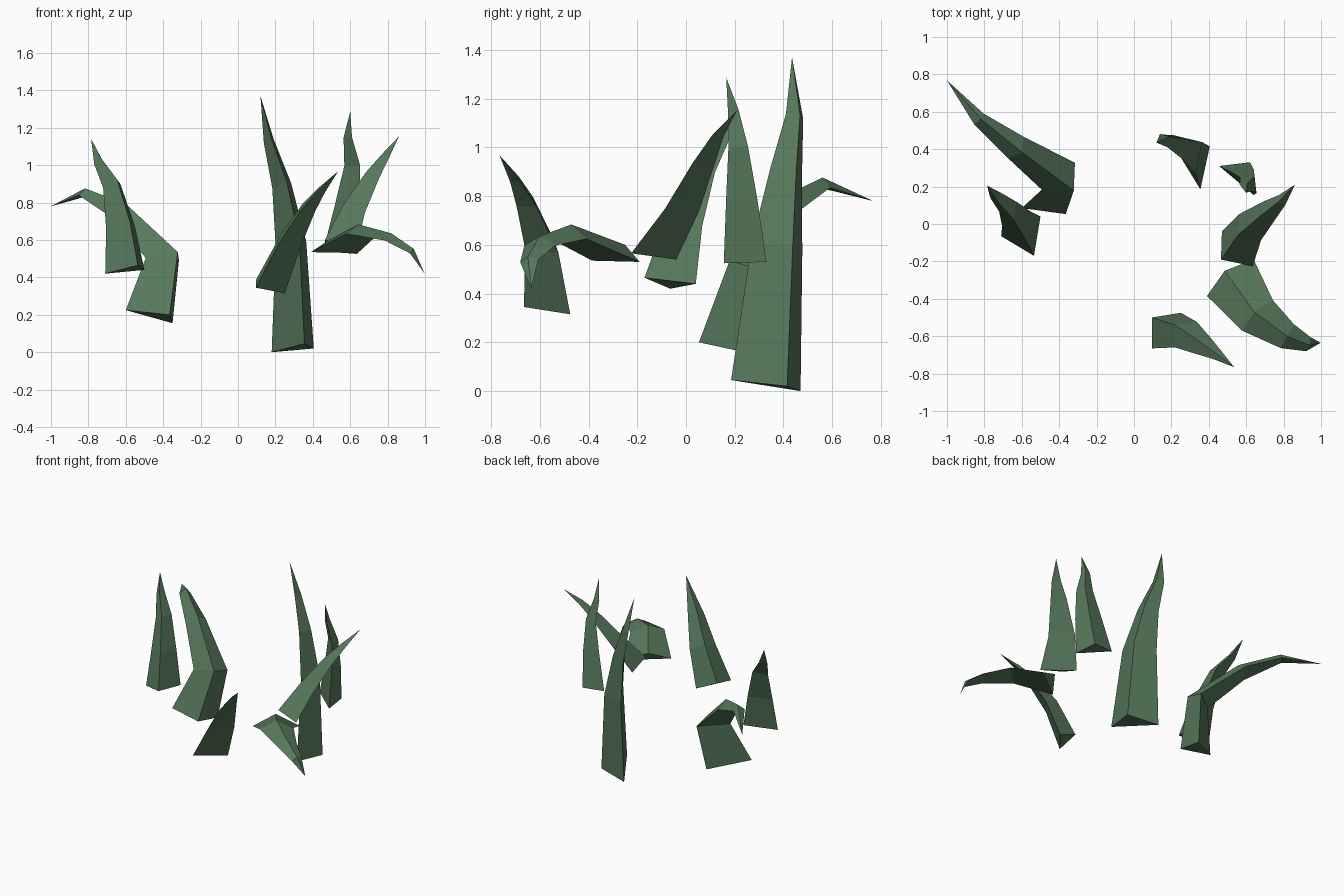
import bpy, bmesh
from mathutils import Vector

if "Cube" in bpy.data.objects:
    bpy.data.objects.remove(bpy.data.objects["Cube"])

green = bpy.data.materials.new("leaf green")
green.diffuse_color = (0.095, 0.19, 0.105, 1)
green.use_nodes = True
green.node_tree.nodes["Principled BSDF"].inputs["Base Color"].default_value = green.diffuse_color

TAPER = (1.0, 0.73, 0.46, 0.25)


def blade(name, base, path, tip):
    """Three-sided blade: the base triangle is carried along the path and narrows to a tip."""
    base = [Vector(p) for p in base]
    centre = sum(base, Vector()) / 3
    pts = [centre] + [Vector(p) for p in path] + [Vector(tip)]
    start = (pts[1] - pts[0]).normalized()
    bm = bmesh.new()
    rings = []
    for i, s in enumerate(TAPER):
        ahead = (pts[i + 1] - pts[i]).normalized()
        back = (pts[i] - pts[i - 1]).normalized() if i else ahead
        turn = start.rotation_difference((back * 0.65 + ahead * 0.35).normalized())
        if i == 0:
            rings.append([bm.verts.new(p) for p in base])
        else:
            rings.append([bm.verts.new(pts[i] + turn @ ((p - centre) * s)) for p in base])
    end = bm.verts.new(pts[-1])
    bm.faces.new(rings[0])
    for a, b in zip(rings, rings[1:]):
        for k in range(3):
            n = (k + 1) % 3
            bm.faces.new((a[k], a[n], b[n], b[k]))
    for k in range(3):
        bm.faces.new((rings[-1][k], rings[-1][(k + 1) % 3], end))
    bmesh.ops.recalc_face_normals(bm, faces=bm.faces[:])
    me = bpy.data.meshes.new(name)
    bm.to_mesh(me)
    bm.free()
    me.materials.append(green)
    bpy.context.collection.objects.link(bpy.data.objects.new(name, me))


# Tall upright blade
blade("tall_blade",
      [(.18, .47, 0), (.355, .185, .045), (.405, .415, .02)],
      [(.298, .395, .59), (.242, .425, .90), (.17, .453, 1.13)], (.12, .435, 1.37))
# Left blades
blade("left_upright_blade",
      [(-.71, -.065, .42), (-.535, -.17, .465), (-.5, .04, .44)],
      [(-.612, -.01, .68), (-.665, .07, .90), (-.74, .145, 1.02)], (-.785, .205, 1.14))
blade("left_drooping_blade",
      [(-.6, .085, .225), (-.365, .053, .2), (-.35, .26, .155)],
      [(-.377, .23, .51), (-.62, .40, .75), (-.825, .56, .85)], (-1.0, .768, .78))
# Front blade
blade("front_blade",
      [(.095, -.5, .385), (.095, -.665, .345), (.25, -.475, .315)],
      [(.26, -.575, .59), (.365, -.645, .77), (.44, -.695, .865)], (.535, -.765, .967))
# Right blades
blade("back_right_blade",
      [(.455, .31, .54), (.64, .155, .525), (.62, .33, .53)],
      [(.605, .245, .79), (.622, .225, 1.0), (.593, .2, 1.15)], (.6, .165, 1.287))
blade("right_leaning_blade",
      [(.465, -.19, .6), (.635, -.225, .565), (.47, -.04, .54)],
      [(.6, -.03, .755), (.71, .065, .945), (.785, .125, 1.05)], (.86, .21, 1.153))
blade("right_arching_blade",
      [(.39, -.385, .535), (.485, -.25, .6), (.64, -.19, .53)],
      [(.655, -.483, .647), (.82, -.60, .61), (.935, -.645, .54)], (.998, -.635, .42))
